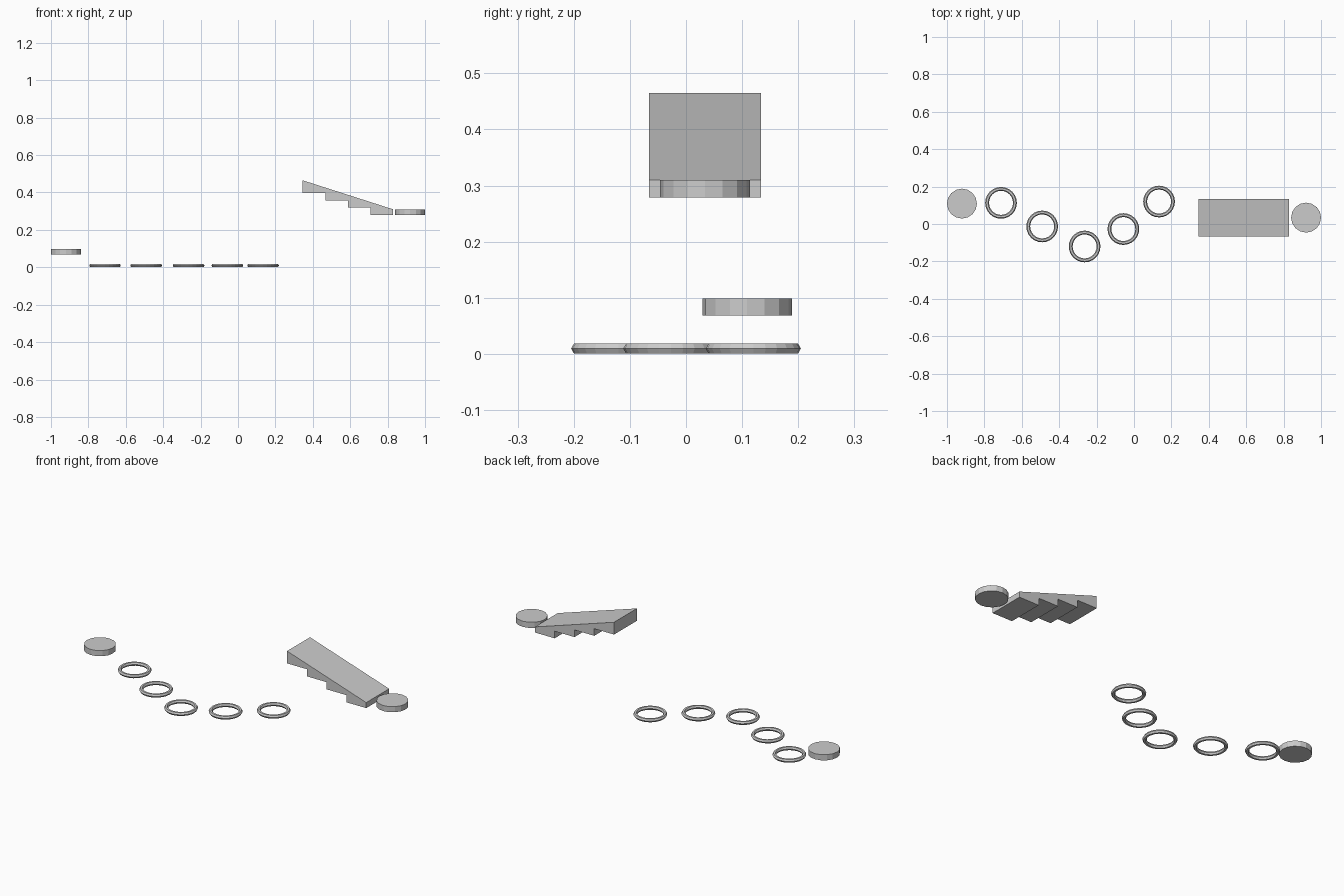
import bpy, bmesh, math

if "Cube" in bpy.data.objects:
    bpy.data.objects.remove(bpy.data.objects["Cube"])


def make_object(name, bm):
    bmesh.ops.recalc_face_normals(bm, faces=bm.faces)
    mesh = bpy.data.meshes.new(name)
    bm.to_mesh(mesh)
    bm.free()
    obj = bpy.data.objects.new(name, mesh)
    bpy.context.collection.objects.link(obj)
    return obj


def disc(name, x, y, z0, z1, r=0.08, sides=16):
    bpy.ops.mesh.primitive_cylinder_add(vertices=sides, radius=r, depth=z1 - z0,
                                        location=(x, y, (z0 + z1) / 2))
    bpy.context.object.name = name


def ring(name, x, y):
    # Flat ring with a hexagonal section, one corner pointing outward
    bpy.ops.mesh.primitive_torus_add(major_radius=0.0745, minor_radius=0.0103,
                                     major_segments=24, minor_segments=6,
                                     location=(x, y, 0.0095))
    bpy.context.object.name = name


def block(name, profile, y0, y1):
    # Extrude an x-z profile along y
    bm = bmesh.new()
    face = bm.faces.new([bm.verts.new((x, y0, z)) for x, z in profile])
    moved = bmesh.ops.extrude_face_region(bm, geom=[face])["geom"]
    bmesh.ops.translate(bm, vec=(0, y1 - y0, 0),
                        verts=[v for v in moved if isinstance(v, bmesh.types.BMVert)])
    make_object(name, bm)


# Start and end discs
disc("start_disc", -0.92, 0.109, 0.068, 0.099)
disc("end_disc", 0.92, 0.034, 0.279, 0.31)

# Winding row of rings
for i, (x, y) in enumerate([(-0.711, 0.113), (-0.491, -0.013), (-0.264, -0.12),
                            (-0.057, -0.027), (0.134, 0.12)]):
    ring(f"ring_{i + 1}", x, y)

# Ramp of four blocks with sloped tops and stepped undersides
length, drop = 0.121, 0.0388
for i in range(4):
    x, top = 0.346 + i * length, 0.465 - i * drop
    bottom = 0.397 - i * 0.0393
    block(f"ramp_block_{i + 1}",
          [(x, bottom), (x + length, bottom), (x + length, top - drop), (x, top)],
          -0.066, 0.134)
